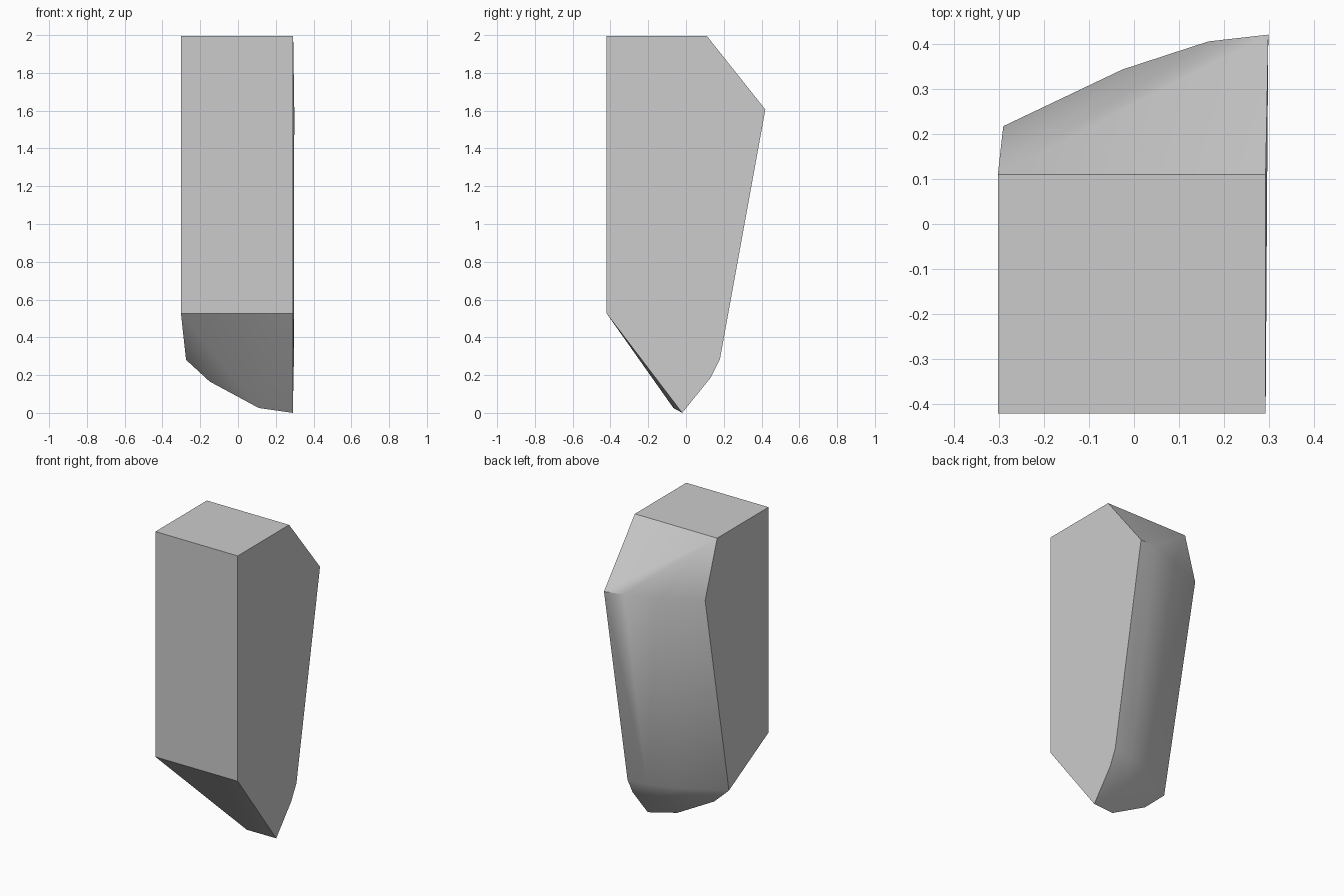
import bpy, bmesh, math

cube = bpy.data.objects.get("Cube")
if cube:
    bpy.data.objects.remove(cube, do_unlink=True)

# Plain grey material
grey = bpy.data.materials.new("plain_grey")
grey.use_nodes = True
colour = (0.6, 0.6, 0.6, 1)
grey.diffuse_color = colour
grey.node_tree.nodes["Principled BSDF"].inputs["Base Color"].default_value = colour

# Flat front and top: their (y, z) corners run the full width
LEFT, RIGHT = 0.292, -0.302
points = [(x, y, z) for x in (LEFT, RIGHT)
          for y, z in ((-0.42, 0.53), (-0.42, 2.0), (0.11, 2.0))]

# Curved back: upper rim, lower rim, rounded turn and bottom edge
upper_rim = [(0.298, 0.42, 1.61), (0.165, 0.405, 1.62),
             (-0.025, 0.343, 1.62), (-0.29, 0.217, 1.63)]
lower_rim = [(0.296, 0.18, 0.29), (0.165, 0.165, 0.29),
             (-0.025, 0.1, 0.29), (-0.275, -0.05, 0.285)]
turn = [(0.294, 0.13, 0.19), (0.13, 0.1, 0.185), (-0.06, 0.03, 0.2)]
bottom_edge = [(0.29, -0.02, 0.004), (0.11, -0.067, 0.03), (-0.15, -0.077, 0.17)]
points += upper_rim + lower_rim + turn + bottom_edge

# Skin the rows into one solid
bm = bmesh.new()
for p in points:
    bm.verts.new(p)
hull = bmesh.ops.convex_hull(bm, input=bm.verts)
loose = {v for v in hull["geom_interior"] + hull["geom_unused"]
         if isinstance(v, bmesh.types.BMVert)}
bmesh.ops.delete(bm, geom=list(loose), context='VERTS')
bmesh.ops.dissolve_limit(bm, angle_limit=math.radians(2.5),
                         verts=bm.verts, edges=bm.edges)
bmesh.ops.recalc_face_normals(bm, faces=bm.faces)
low = min(v.co.z for v in bm.verts)
bmesh.ops.translate(bm, verts=bm.verts, vec=(0, 0, -low))

mesh = bpy.data.meshes.new("faceted_block")
bm.to_mesh(mesh)
bm.free()
mesh.materials.append(grey)
block = bpy.data.objects.new("faceted_block", mesh)
bpy.context.collection.objects.link(block)

# Smooth the rounded back, keep the cut edges crisp
bpy.ops.object.select_all(action='DESELECT')
block.select_set(True)
bpy.context.view_layer.objects.active = block
bpy.ops.object.shade_smooth_by_angle(angle=math.radians(35))
